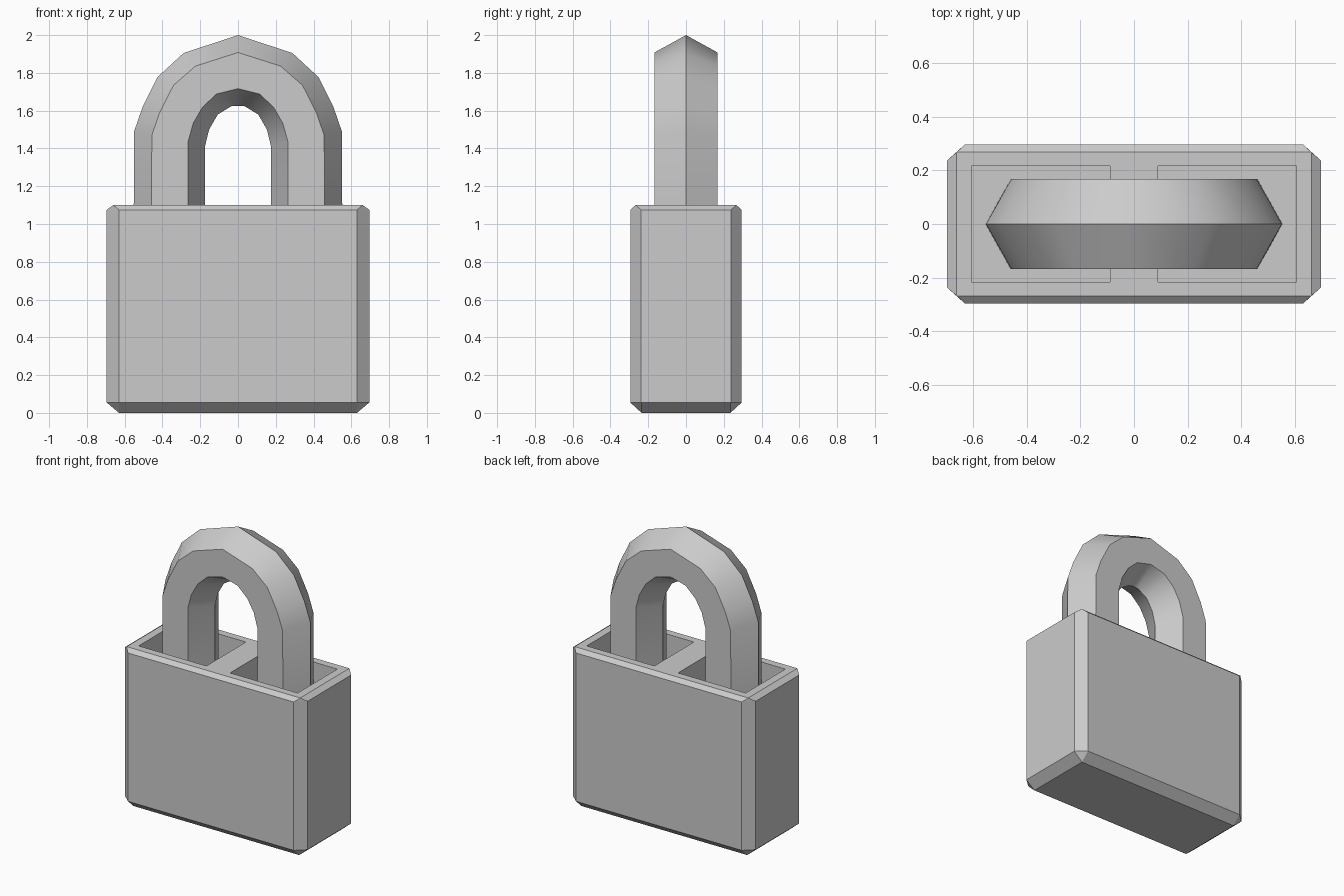
import bpy, bmesh

if "Cube" in bpy.data.objects:
    bpy.data.objects.remove(bpy.data.objects["Cube"])


def finish(bm, name):
    bmesh.ops.recalc_face_normals(bm, faces=bm.faces[:])
    mesh = bpy.data.meshes.new(name)
    bm.to_mesh(mesh)
    bm.free()
    obj = bpy.data.objects.new(name, mesh)
    bpy.context.collection.objects.link(obj)
    return obj


def select_only(obj):
    bpy.ops.object.select_all(action='DESELECT')
    obj.select_set(True)
    bpy.context.view_layer.objects.active = obj


# Lock body: chamfered block, hull of two rectangles and two octagons
bm = bmesh.new()
layers = [(0.63, 0.235, 0.0), (0.66, 0.267, 1.10)]
for z in (0.055, 1.075):
    layers += [(0.63, 0.295, z), (0.695, 0.237, z)]
for x, y, z in layers:
    for sx in (-1, 1):
        for sy in (-1, 1):
            bm.verts.new((sx * x, sy * y, z))
bmesh.ops.convex_hull(bm, input=bm.verts[:])
bmesh.ops.dissolve_limit(bm, angle_limit=0.02, verts=bm.verts[:], edges=bm.edges[:])
body = finish(bm, "lock_body")

# Two open pockets in the top of the body
for side in (-1, 1):
    bpy.ops.mesh.primitive_cube_add(size=1, location=(side * 0.3475, 0, 1.1))
    cutter = bpy.context.object
    cutter.name = "pocket_cutter"
    cutter.scale = (0.515, 0.43, 0.4)
    cutter.hide_render = True
    select_only(body)
    cut = body.modifiers.new("pocket", 'BOOLEAN')
    cut.operation = 'DIFFERENCE'
    cut.solver = 'EXACT'
    cut.object = cutter
    bpy.ops.object.modifier_apply(modifier=cut.name)
    bpy.data.objects.remove(cutter, do_unlink=True)

# Shackle: hexagonal section, rails given as (x, z) from leg foot to crown
FOOT, HALF = 0.89, 0.167
outer_ridge = [(0.553, FOOT), (0.55, 1.49), (0.505, 1.62), (0.426, 1.778), (0.288, 1.905), (0, 2.0)]
outer_face = [(0.46, FOOT), (0.456, 1.47), (0.415, 1.59), (0.341, 1.735), (0.225, 1.836), (0, 1.908)]
inner_face = [(0.265, FOOT), (0.265, 1.434), (0.237, 1.534), (0.188, 1.619), (0.114, 1.688), (0, 1.717)]
inner_ridge = [(0.175, FOOT), (0.175, 1.41), (0.153, 1.50), (0.107, 1.58), (0.034, 1.624), (0, 1.626)]
rails = [(outer_ridge, 0), (outer_face, HALF), (inner_face, HALF),
         (inner_ridge, 0), (inner_face, -HALF), (outer_face, -HALF)]
stations = [(i, 1) for i in range(6)] + [(i, -1) for i in range(4, -1, -1)]
bm = bmesh.new()
rings = [[bm.verts.new((s * rail[i][0], y, rail[i][1])) for rail, y in rails]
         for i, s in stations]
for a, b in zip(rings, rings[1:]):
    for k in range(6):
        n = (k + 1) % 6
        bm.faces.new((a[k], a[n], b[n], b[k]))
bm.faces.new(rings[0])
bm.faces.new(rings[-1])
shackle = finish(bm, "shackle")
select_only(shackle)
bpy.ops.object.shade_smooth_by_angle(angle=0.6)
